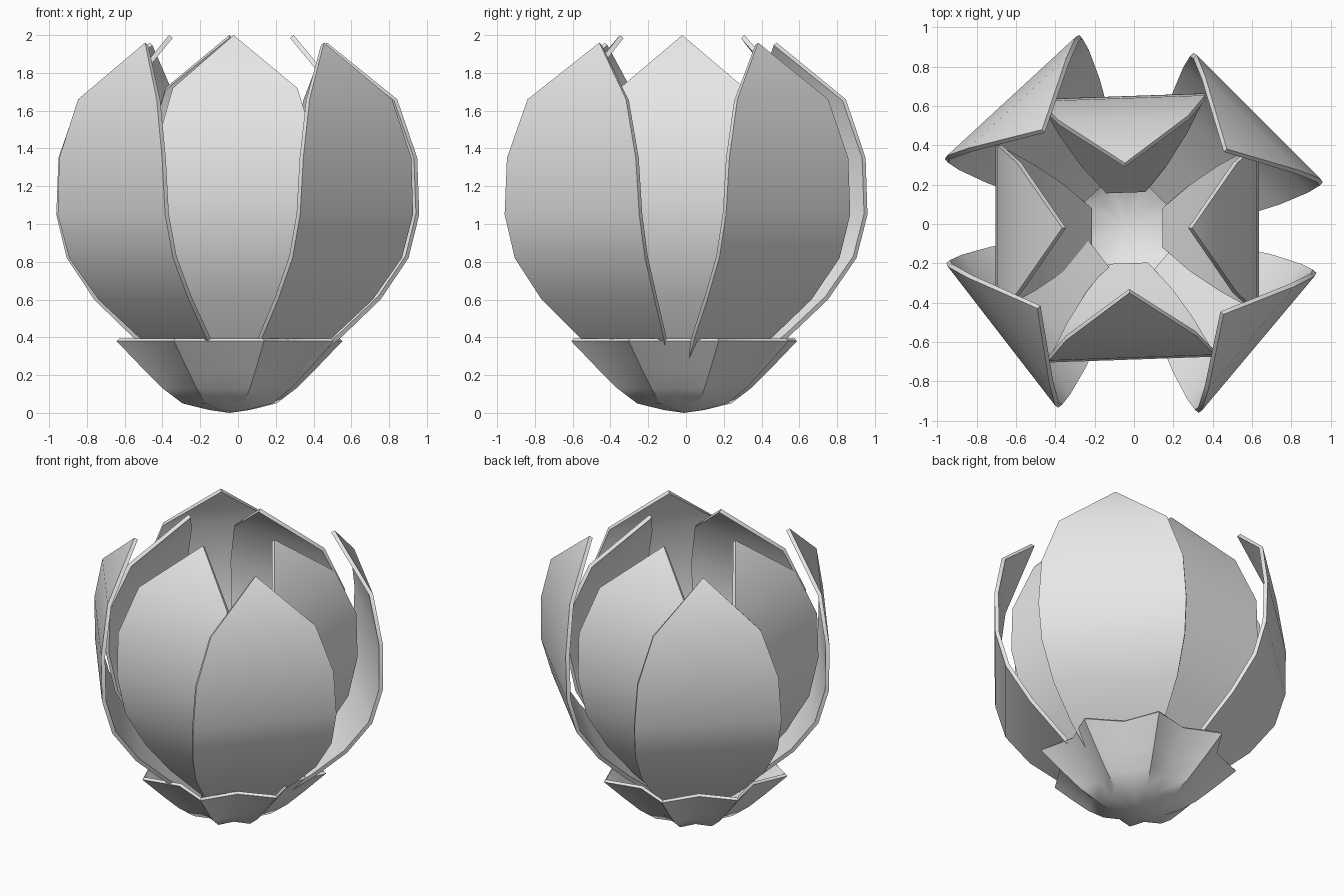
import bpy, bmesh, math
from mathutils import Vector

cube = bpy.data.objects.get("Cube")
if cube:
    bpy.data.objects.remove(cube, do_unlink=True)

grey = bpy.data.materials.new("light_grey")
grey.use_nodes = True
grey.diffuse_color = (0.8, 0.8, 0.8, 1)
grey.node_tree.nodes["Principled BSDF"].inputs["Base Color"].default_value = (0.8, 0.8, 0.8, 1)


def finish(name, bm, thickness):
    """Turn a sheet into a thick, smooth-shaded object."""
    mesh = bpy.data.meshes.new(name)
    bm.normal_update()
    bm.to_mesh(mesh)
    bm.free()
    mesh.materials.append(grey)
    obj = bpy.data.objects.new(name, mesh)
    bpy.context.collection.objects.link(obj)
    solid = obj.modifiers.new("thickness", "SOLIDIFY")
    solid.thickness = thickness
    solid.offset = -1
    bpy.ops.object.select_all(action="DESELECT")
    obj.select_set(True)
    bpy.context.view_layer.objects.active = obj
    bpy.ops.object.modifier_apply(modifier=solid.name)
    bpy.ops.object.shade_smooth_by_angle(angle=math.radians(32))


def petal(name, profile, angle, cx, cy):
    """Flat-section petal: profile rows are (radius, half width, height)."""
    a = math.radians(angle)
    out = Vector((math.cos(a), math.sin(a), 0))
    side = Vector((-out.y, out.x, 0))
    centre = Vector((cx, cy, 0))
    bm = bmesh.new()
    rows = []
    for r, w, z in profile:
        mid = centre + out * r + Vector((0, 0, z))
        offsets = (-w, w) if w else (0,)
        rows.append([bm.verts.new(mid + side * s) for s in offsets])
    for low, high in zip(rows, rows[1:]):
        bm.faces.new([low[0], low[1]] + high[::-1])
    finish(name, bm, 0.025)


# Inner ring of petals
inner = [(0.20, 0.10, 0.18), (0.34, 0.22, 0.38), (0.49, 0.32, 0.60),
         (0.62, 0.39, 0.85), (0.67, 0.42, 1.12), (0.66, 0.42, 1.42),
         (0.56, 0.33, 1.72), (0.33, 0, 2.0)]
for name, angle in (("front", -88), ("left", 0), ("back", 92), ("right", 180)):
    petal("inner_petal_" + name, inner, angle, -0.035, -0.02)

# Outer ring of petals
outer = [(0.26, 0.15, 0.20), (0.476, 0.29, 0.40), (0.67, 0.39, 0.60),
         (0.82, 0.45, 0.82), (0.885, 0.465, 1.05), (0.89, 0.445, 1.35),
         (0.845, 0.34, 1.66), (0.66, 0, 1.96)]
for name, angle, cx, cy in (("front_left", -40, -0.05, -0.035),
                            ("back_left", 45, 0.005, -0.085),
                            ("back_right", 132.7, -0.02, -0.005),
                            ("front_right", 217.7, 0.03, -0.025)):
    petal("outer_petal_" + name, outer, angle, cx, cy)

# Star-shaped cup: rows are (point radius, valley radius, height)
cup = [(0.11, 0.09, 0.015), (0.26, 0.20, 0.05), (0.37, 0.29, 0.13),
       (0.48, 0.38, 0.235), (0.625, 0.50, 0.38)]
bm = bmesh.new()
bottom = bm.verts.new((-0.045, -0.01, 0))
rings = []
for point, valley, z in cup:
    ring = []
    for i in range(16):
        a = math.radians(17 + 22.5 * i)
        r = valley if i % 2 else point
        ring.append(bm.verts.new((-0.045 + r * math.cos(a), -0.01 + r * math.sin(a), z)))
    rings.append(ring)
for i in range(16):
    j = (i + 1) % 16
    bm.faces.new((bottom, rings[0][j], rings[0][i]))
    for low, high in zip(rings, rings[1:]):
        bm.faces.new((low[i], low[j], high[j], high[i]))
finish("star_cup", bm, 0.02)
